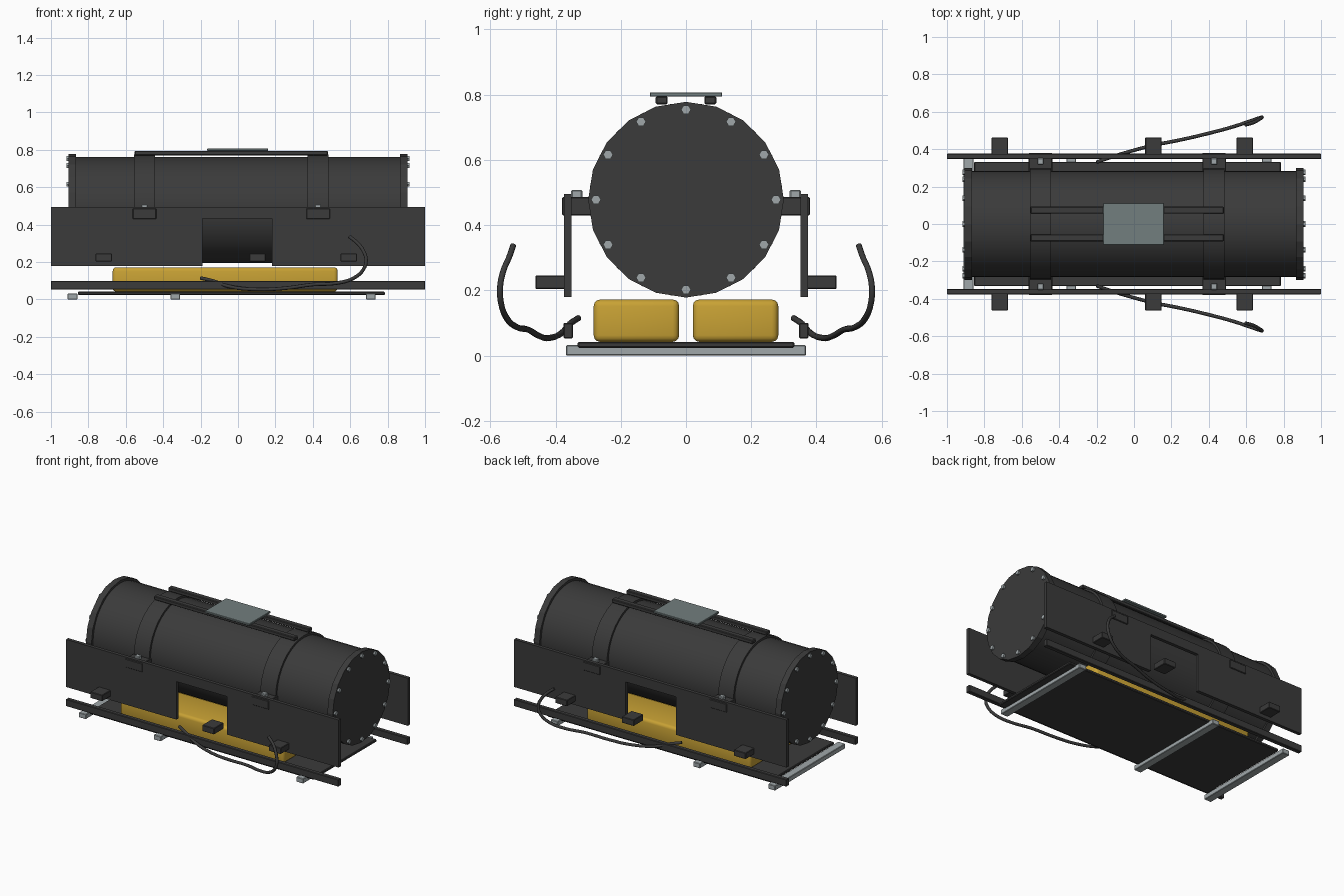
import bpy, bmesh, math
from mathutils import Matrix, Vector

if "Cube" in bpy.data.objects:
    bpy.data.objects.remove(bpy.data.objects["Cube"], do_unlink=True)


def material(name, rgb):
    m = bpy.data.materials.new(name)
    m.use_nodes = True
    m.diffuse_color = (*rgb, 1)
    m.node_tree.nodes["Principled BSDF"].inputs["Base Color"].default_value = (*rgb, 1)
    return m


DARK = material("charcoal", (0.043, 0.043, 0.043))
YELLOW = material("amber yellow", (0.58, 0.36, 0.035))
STEEL = material("light steel", (0.35, 0.39, 0.40))
PLATE = material("grey green plate", (0.17, 0.21, 0.21))
AXIS_Z = 0.478


def finish(name, bm, mat, smooth=False):
    mesh = bpy.data.meshes.new(name)
    bmesh.ops.recalc_face_normals(bm, faces=bm.faces)
    bm.to_mesh(mesh)
    bm.free()
    mesh.materials.append(mat)
    ob = bpy.data.objects.new(name, mesh)
    bpy.context.collection.objects.link(ob)
    if smooth:
        bpy.context.view_layer.objects.active = ob
        bpy.ops.object.select_all(action='DESELECT')
        ob.select_set(True)
        bpy.ops.object.shade_smooth_by_angle(angle=math.radians(35))
    return ob


def box(name, x, y, z, mat, bevel=0.0, segments=1):
    """Box from (low, high) ranges on each axis."""
    bm = bmesh.new()
    size = [r[1] - r[0] for r in (x, y, z)]
    mid = Vector([(r[0] + r[1]) / 2 for r in (x, y, z)])
    bmesh.ops.create_cube(bm, size=1, matrix=Matrix.Translation(mid) @ Matrix.Diagonal((*size, 1)))
    if bevel:
        bmesh.ops.bevel(bm, geom=bm.edges[:], offset=bevel, segments=segments,
                        profile=0.5, affect='EDGES')
    return finish(name, bm, mat, segments > 1)


def drum(name, x0, x1, radius, sides, mat, y=0, z=AXIS_Z, smooth=False):
    """Cylinder along x with a vertex at the top."""
    bm = bmesh.new()
    bmesh.ops.create_cone(bm, cap_ends=True, segments=sides, radius1=radius, radius2=radius,
                          depth=abs(x1 - x0),
                          matrix=Matrix.Translation(((x0 + x1) / 2, y, z))
                          @ Matrix.Rotation(math.pi / 2, 4, 'Y'))
    return finish(name, bm, mat, smooth)


def span(side, a, b):
    return tuple(sorted((side * a, side * b)))


# Pressure cylinder with straps
drum("cylinder_body", -0.88, 0.88, 0.283, 40, DARK, smooth=True)
STRAPS = (-0.5, 0.428)
for x in STRAPS:
    drum("cylinder_strap", x - 0.056, x + 0.056, 0.297, 40, DARK, smooth=True)

# End caps with a ring of bolts
for s, end in ((-1, "right"), (1, "left")):
    drum(end + "_end_cap", s * 0.865, s * 0.905, 0.3, 20, DARK)
    for i in range(12):
        a = i * math.tau / 12
        drum(end + "_cap_bolt", s * 0.9, s * 0.917, 0.015, 6, STEEL,
             0.276 * math.sin(a), AXIS_Z + 0.276 * math.cos(a))

# Top rails and plate
for s in (-1, 1):
    box("top_rail", (-0.553, 0.48), span(s, 0.056, 0.093), (0.77, 0.795), DARK, 0.004)
box("top_plate", (-0.165, 0.161), (-0.111, 0.111), (0.794, 0.807), PLATE, 0.002)

# Base tray and cross bars
box("base_tray", (-0.855, 0.785), (-0.332, 0.332), (0.024, 0.042), DARK, 0.004)
for x in (-0.885, -0.335, 0.71):
    box("cross_bar", (x - 0.026, x + 0.026), (-0.368, 0.368), (0, 0.032), STEEL, 0.003)


def side_plate(s):
    """Long plate with a notch open at the bottom."""
    outline = [(-1, 0.18), (-0.19, 0.18), (-0.19, 0.432), (0.181, 0.432),
               (0.181, 0.18), (1, 0.18), (1, 0.495), (-1, 0.495)]
    bm = bmesh.new()
    face = bm.faces.new([bm.verts.new((x, s * 0.351, z)) for x, z in outline])
    ext = bmesh.ops.extrude_face_region(bm, geom=[face])
    bmesh.ops.translate(bm, vec=(0, s * 0.023, 0),
                        verts=[g for g in ext["geom"] if isinstance(g, bmesh.types.BMVert)])
    finish("side_plate", bm, DARK)


def cable(s):
    points = [(-.2, .33, .115), (-.13, .355, .098), (-.05, .38, .07), (.1, .42, .054),
              (.25, .45, .06), (.4, .485, .08), (.53, .52, .088), (.62, .55, .115),
              (.67, .567, .16), (.685, .57, .21), (.67, .56, .26), (.64, .543, .3),
              (.595, .53, .337)]
    cu = bpy.data.curves.new("cable", 'CURVE')
    cu.dimensions = '3D'
    cu.bevel_depth = 0.0095
    cu.bevel_resolution = 2
    cu.use_fill_caps = True
    cu.resolution_u = 4
    sp = cu.splines.new('BEZIER')
    sp.bezier_points.add(len(points) - 1)
    for bp, (x, y, z) in zip(sp.bezier_points, points):
        bp.co = (x, s * y, z)
        bp.handle_left_type = bp.handle_right_type = 'AUTO'
    cu.materials.append(DARK)
    bpy.context.collection.objects.link(bpy.data.objects.new("cable", cu))


# Parts mirrored front and back
for s in (-1, 1):
    side_plate(s)
    cable(s)
    box("lower_rail", (-1, 1), span(s, 0.347, 0.376), (0.053, 0.1), DARK, 0.003)
    box("yellow_tank", (-0.67, 0.533), span(s, 0.021, 0.283), (0.042, 0.172), YELLOW, 0.02, 3)
    for x in STRAPS:
        box("strap_bracket", (x - 0.063, x + 0.063), span(s, 0.28, 0.38), (0.43, 0.486), DARK, 0.003)
        box("bracket_bolt", (x - 0.017, x + 0.017), span(s, 0.318, 0.352), (0.48, 0.508), STEEL, 0.004)
    for x in (-0.717, 0.104, 0.593):
        box("side_block", (x - 0.044, x + 0.044), span(s, 0.36, 0.462), (0.204, 0.245), DARK, 0.003)
